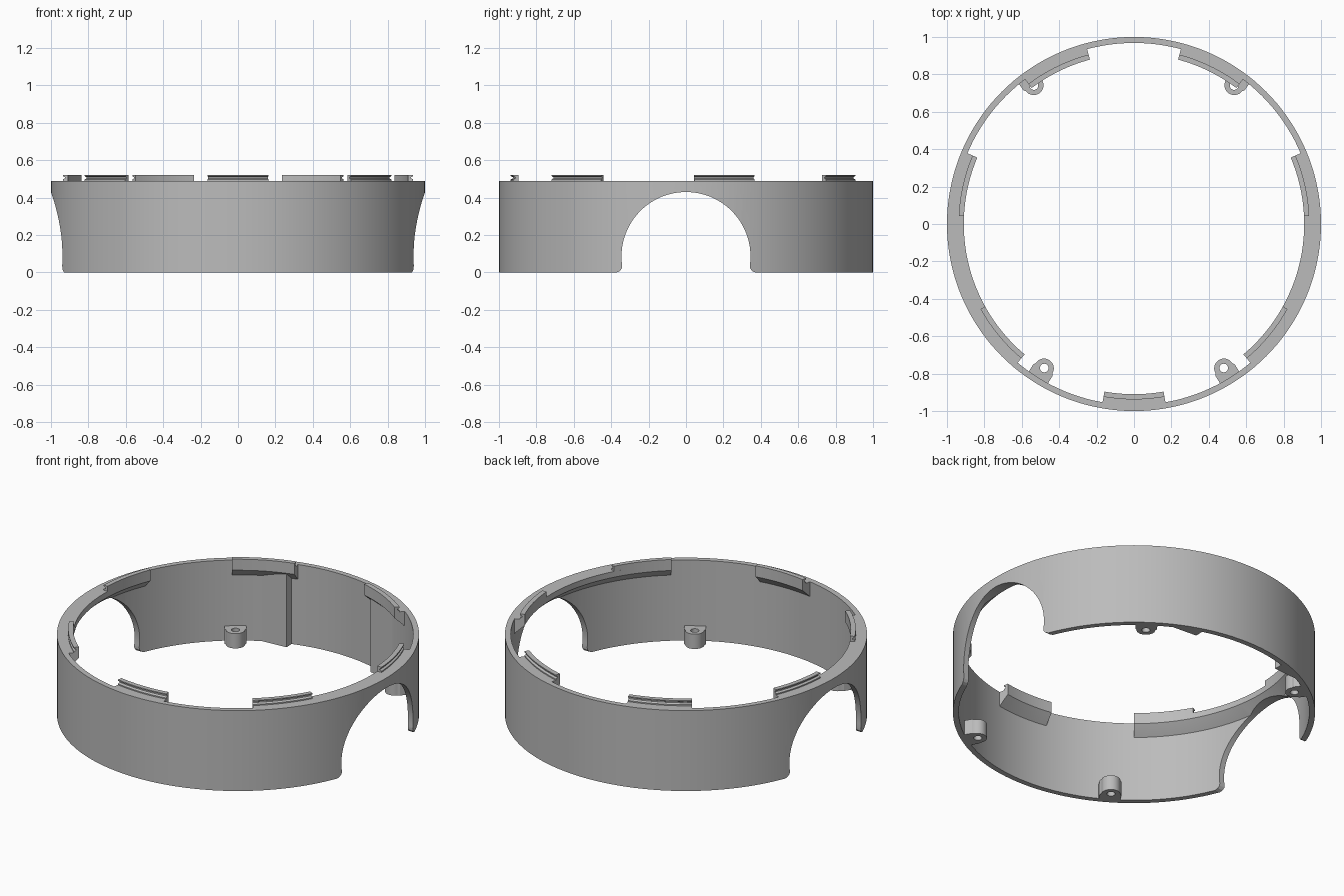
import bpy, bmesh, math
from math import radians, cos, sin
from mathutils import Vector

cube = bpy.data.objects.get("Cube")
if cube:
    bpy.data.objects.remove(cube, do_unlink=True)

gray = bpy.data.materials.new("matte gray")
gray.use_nodes = True
gray.diffuse_color = (0.5, 0.5, 0.5, 1)
gray.node_tree.nodes["Principled BSDF"].inputs["Base Color"].default_value = (0.5, 0.5, 0.5, 1)

INNER, RIM = 0.968, 0.49


def make(name, bm):
    bmesh.ops.recalc_face_normals(bm, faces=bm.faces)
    mesh = bpy.data.meshes.new(name)
    bm.to_mesh(mesh)
    bm.free()
    obj = bpy.data.objects.new(name, mesh)
    bpy.context.collection.objects.link(obj)
    mesh.materials.append(gray)
    return obj


def sweep(name, profile, start=0, end=360):
    """Turn an (r, z) profile about z between two angles."""
    bm = bmesh.new()
    full = end - start >= 360
    steps = 144 if full else max(4, round((end - start) / 2.5))
    rings = []
    for i in range(steps if full else steps + 1):
        a = radians(start + (end - start) * i / steps)
        rings.append([bm.verts.new((r * cos(a), r * sin(a), z)) for r, z in profile])
    n = len(profile)
    for i in range(steps):
        p, q = rings[i], rings[(i + 1) % len(rings)]
        for j in range(n):
            k = (j + 1) % n
            bm.faces.new((p[j], q[j], q[k], p[k]))
    if not full:
        bm.faces.new(rings[0])
        bm.faces.new(rings[-1])
    return make(name, bm)


def prism(name, outline, depth):
    """Extrude a flat outline of 3D points along a vector."""
    bm = bmesh.new()
    face = bm.faces.new([bm.verts.new(p) for p in outline])
    out = bmesh.ops.extrude_face_region(bm, geom=[face])
    moved = [v for v in out["geom"] if isinstance(v, bmesh.types.BMVert)]
    bmesh.ops.translate(bm, verts=moved, vec=depth)
    return make(name, bm)


def cut(obj, cutter):
    mod = obj.modifiers.new("cut", "BOOLEAN")
    mod.operation, mod.solver, mod.object = "DIFFERENCE", "EXACT", cutter
    select(obj)
    bpy.ops.object.modifier_apply(modifier=mod.name)


def select(obj):
    bpy.ops.object.select_all(action="DESELECT")
    obj.select_set(True)
    bpy.context.view_layer.objects.active = obj


# Side arch cutter: a circle that flares at its feet
half = [(0.345 * cos(radians(a)), 0.085 + 0.345 * sin(radians(a))) for a in range(-8, 90, 4)]
half = [(0.39, -0.1), (0.37, 0), (0.353, 0.008), (0.343, 0.022)] + half
arch = half + [(0, 0.43)] + [(-y, z) for y, z in reversed(half)]
cutter = prism("arch_cutter", [(-1.5, y, z) for y, z in arch], (3, 0, 0))
cutter.hide_render = True

# Main wall
wall = sweep("ring_wall", [(INNER, 0), (1, 0), (1, RIM), (INNER, RIM)])
cut(wall, cutter)
parts = [wall]

# Ledges under the rim, and grooved clips standing on them
LEDGE = [(0.975, 0.395), (INNER, 0.40), (0.91, 0.455), (0.91, RIM), (0.975, RIM)]
CLIP = [(0.91, 0.48), (0.938, 0.48), (0.938, 0.497), (0.926, 0.503),
        (0.926, 0.509), (0.938, 0.515), (0.938, 0.522), (0.91, 0.522)]


def both_sides(name, profile, start, end):
    return [sweep("left_" + name, profile, 180 - end, 180 - start),
            sweep("right_" + name, profile, start, end)]


side_ledges = both_sides("side_ledge", LEDGE, 157, 230)
for ledge in side_ledges:
    cut(ledge, cutter)
parts += side_ledges
parts += both_sides("back_ledge", LEDGE, 105, 127)
parts.append(sweep("front_ledge", LEDGE, 260, 280))
parts += both_sides("back_clip", CLIP, 105, 127)
parts += both_sides("side_clip", CLIP, 157, 177.3)
parts += both_sides("front_side_clip", CLIP, 209, 230)
parts.append(sweep("front_clip", CLIP, 260, 280))
bpy.data.objects.remove(cutter, do_unlink=True)

# Full height stop wedges inside the back wall
for side, s in (("left", 1), ("right", -1)):
    wedge = [(0.98, 73), (0.918, 72), (0.967, 63), (0.98, 63), (0.98, 68)]
    pts = [(s * r * cos(radians(a)), r * sin(radians(a)), 0) for r, a in wedge]
    parts.append(prism(side + "_back_wedge", pts, (0, 0, 0.45)))


# Screw bosses blended to the wall, with a through hole
def boss(name, x, y):
    bm = bmesh.new()
    out = Vector((x, y)).normalized()
    side = Vector((-out.y, out.x))
    centre, n = Vector((x, y)), 32
    reach = 0.978 - centre.length
    loops = []
    for z in (0, 0.09):
        outer, inner = [], []
        for i in range(n):
            a = 2 * math.pi * i / n
            u, v = cos(a), sin(a)
            if u > 0.001:
                # square end that runs into the wall
                k = 1 / max(u, abs(v))
                p = out * (u * k * reach) + side * (v * k * 0.06)
            else:
                p = out * (u * 0.05) + side * (v * 0.052)
            outer.append(bm.verts.new((*(centre + p), z)))
            q = centre + (out * u + side * v) * 0.023
            inner.append(bm.verts.new((*q, z)))
        loops.append((outer, inner))
    (ob, ib), (ot, it) = loops
    for i in range(n):
        j = (i + 1) % n
        for a, b in ((ob, ot), (ot, it), (it, ib), (ib, ob)):
            bm.faces.new((a[i], a[j], b[j], b[i]))
    return make(name, bm)


for side, s in (("left", 1), ("right", -1)):
    parts.append(boss(side + "_back_boss", s * 0.535, 0.74))
    parts.append(boss(side + "_front_boss", s * 0.48, -0.77))

# Smooth curves, crisp edges
for obj in parts:
    select(obj)
    bpy.ops.object.shade_smooth_by_angle(angle=radians(25))
